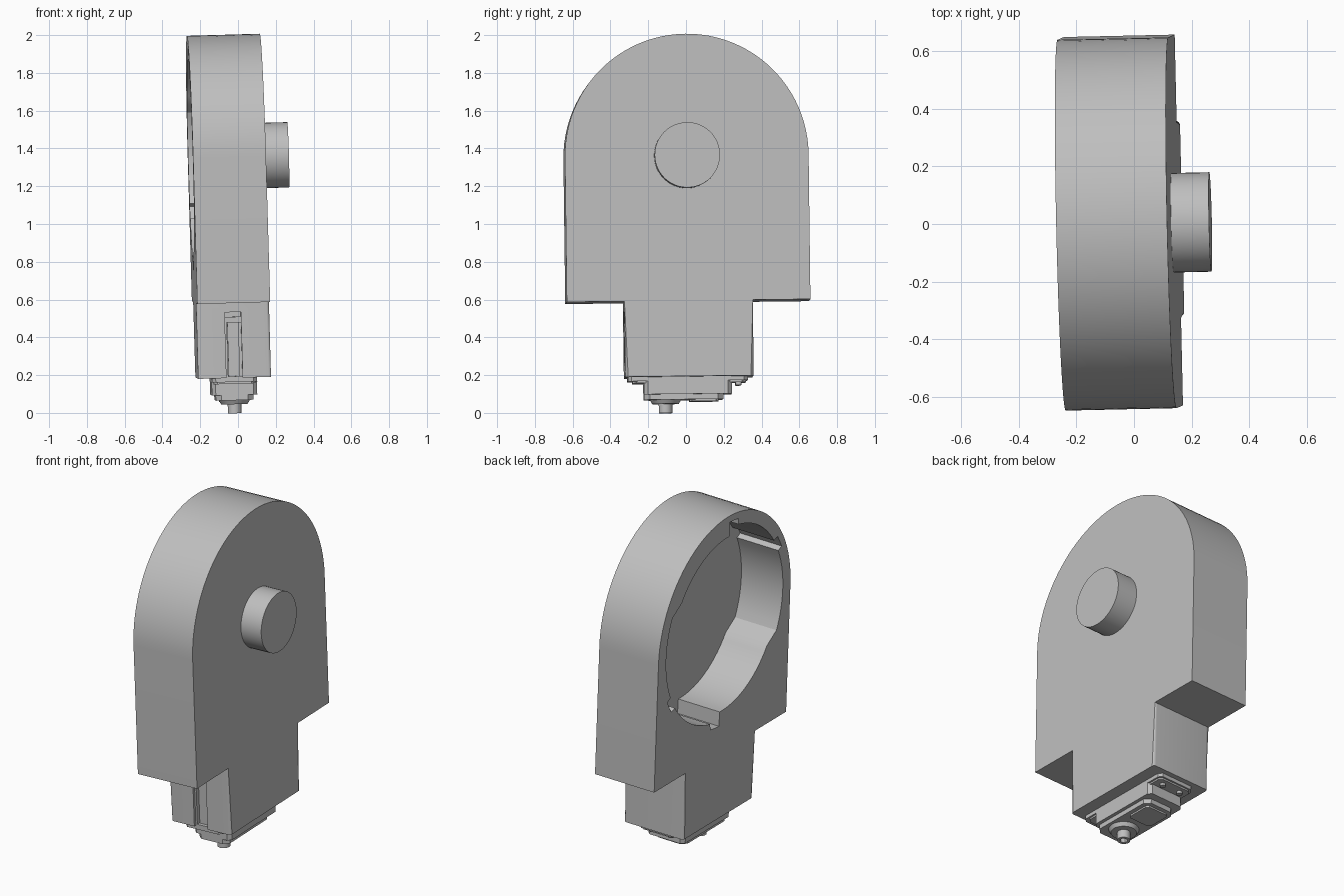
import bpy, bmesh
from math import radians, cos, sin, pi
from mathutils import Matrix, Vector, Euler

if "Cube" in bpy.data.objects:
    bpy.data.objects.remove(bpy.data.objects["Cube"], do_unlink=True)

# Everything is built upright around the arch centre, then tilted slightly
FRAME = Matrix.Translation((-0.059, 0, 1.357)) @ Euler((0.012, -0.029, 0.022)).to_matrix().to_4x4()
HALF = 0.193       # half thickness of the housing
RADIUS = 0.645     # arch radius
SHOULDER = -0.768
NECK_Y, NECK_Z = 0.34, -1.168

grey = bpy.data.materials.new("plain grey")
grey.use_nodes = True
COLOUR = (0.52, 0.52, 0.52, 1)
grey.diffuse_color = COLOUR
grey.node_tree.nodes["Principled BSDF"].inputs["Base Color"].default_value = COLOUR


def finish(name, bm):
    bmesh.ops.recalc_face_normals(bm, faces=bm.faces)
    mesh = bpy.data.meshes.new(name)
    bm.to_mesh(mesh)
    bm.free()
    mesh.materials.append(grey)
    obj = bpy.data.objects.new(name, mesh)
    bpy.context.collection.objects.link(obj)
    obj.matrix_world = FRAME
    return obj


def extrude_profile(points, x0, x1):
    """Close a (y, z) outline and extrude it along x."""
    bm = bmesh.new()
    face = bm.faces.new([bm.verts.new((x0, y, z)) for y, z in points])
    made = bmesh.ops.extrude_face_region(bm, geom=[face])["geom"]
    verts = [g for g in made if isinstance(g, bmesh.types.BMVert)]
    bmesh.ops.translate(bm, verts=verts, vec=(x1 - x0, 0, 0))
    return bm


def box(name, x, y, z, bevel=0.0):
    """Box from (min, max) ranges, optionally with its upright edges cut."""
    bm = bmesh.new()
    size = Vector((x[1] - x[0], y[1] - y[0], z[1] - z[0]))
    mid = Vector((sum(x), sum(y), sum(z))) / 2
    bmesh.ops.create_cube(bm, size=1, matrix=Matrix.Translation(mid) @ Matrix.Diagonal(size).to_4x4())
    if bevel:
        upright = [e for e in bm.edges if abs(e.verts[0].co.z - e.verts[1].co.z) > 1e-4]
        bmesh.ops.bevel(bm, geom=upright, offset=bevel, segments=1, affect='EDGES')
    return finish(name, bm)


def cylinder(name, r, depth, centre, axis='Z', sides=40, tip=None):
    bm = bmesh.new()
    turn = Matrix.Rotation(pi / 2, 4, 'Y') if axis == 'X' else Matrix()
    bmesh.ops.create_cone(bm, cap_ends=True, segments=sides, radius1=r, radius2=tip or r,
                          depth=depth, matrix=Matrix.Translation(centre) @ turn)
    return finish(name, bm)


def cut(obj, cutter):
    mod = obj.modifiers.new("cut", 'BOOLEAN')
    mod.operation, mod.solver, mod.object = 'DIFFERENCE', 'EXACT', cutter
    cutter.hide_render = True
    bpy.context.view_layer.update()
    bpy.context.view_layer.objects.active = obj
    bpy.ops.object.modifier_apply(modifier=mod.name)
    bpy.data.objects.remove(cutter, do_unlink=True)


# Housing: arch, shoulders and neck in one outline
arch = [(RADIUS * cos(pi * i / 48), RADIUS * sin(pi * i / 48)) for i in range(49)]
lower = [(RADIUS, SHOULDER), (NECK_Y, SHOULDER), (NECK_Y, NECK_Z)]
outline = arch + [(-y, z) for y, z in lower] + [(y, z) for y, z in reversed(lower)]
bm = extrude_profile(outline, -HALF, HALF)
neck_edges = [e for e in bm.edges
              if all(abs(abs(v.co.y) - NECK_Y) < 1e-3 and v.co.z < SHOULDER + 1e-3 for v in e.verts)
              and abs(e.verts[0].co.z - e.verts[1].co.z) > 0.1]
bmesh.ops.bevel(bm, geom=neck_edges, offset=0.015, segments=4, profile=0.5, affect='EDGES')
housing = finish("housing", bm)

# Stepped round socket: the same half repeated after half a turn
# Each entry: start angle, end angle, radius
STEPS = [(-26, 24, 0.57), (34, 92, 0.52), (92, 100, 0.605),
         (101, 145, 0.57), (146, 154, 0.605)]
socket = []
for half in (0, 180):
    for start, end, r in STEPS:
        count = max(2, round((end - start) / 4))
        for i in range(count + 1):
            a = radians(half + start + (end - start) * i / count)
            socket.append((r * cos(a), r * sin(a)))
cut(housing, finish("socket_cutter", extrude_profile(socket, -HALF - 0.1, -HALF + 0.27)))

# Slot in the front of the neck, with a latch strip inside
cut(housing, box("slot_cutter", (-0.043, 0.043), (-0.5, -0.285), (-1.3, -0.82)))
box("latch_strip", (-0.03, 0.03), (-0.305, -0.28), (NECK_Z, -0.875))
box("latch_head", (-0.043, 0.043), (-0.325, -0.28), (-0.875, -0.845))
box("slot_rail", (-0.043, -0.033), (-0.325, -0.28), (NECK_Z, -0.875))

# Round shaft on the flat side
cylinder("shaft", 0.173, 0.15, (0.25, 0, 0), 'X', 48)

# Stepped connector beneath the neck
box("connector_plate", (-0.12, 0.12), (-0.325, 0.31), (-1.19, -1.16), 0.02)
box("connector_rim", (-0.11, 0.11), (-0.30, 0.30), (-1.2, -1.185), 0.02)
box("connector_body", (-0.12, 0.12), (-0.24, 0.225), (-1.26, -1.19), 0.02)
box("connector_step", (-0.1, 0.1), (-0.24, 0.18), (-1.288, -1.255), 0.03)
box("connector_foot", (-0.075, 0.075), (0.0, 0.155), (-1.298, -1.28), 0.015)

# Small pins at the rear end of the connector
for side in (-1, 1):
    cylinder("pin", 0.016, 0.02, (side * 0.06, 0.262, -1.205), sides=16)

# Flange and hollow nut at the front end
NUT_Y = -0.125
cylinder("flange", 0.07, 0.025, (0, NUT_Y, -1.297), tip=0.085)
nut = cylinder("nut", 0.036, 0.06, (0, NUT_Y, -1.328), sides=24)
cut(nut, cylinder("nut_cutter", 0.022, 0.06, (0, NUT_Y, -1.35), sides=6))

# Smooth round walls, keep hard edges
bpy.ops.object.select_all(action='DESELECT')
for obj in bpy.context.scene.objects:
    if obj.type == 'MESH':
        obj.select_set(True)
        bpy.context.view_layer.objects.active = obj
bpy.ops.object.shade_smooth_by_angle(angle=radians(25))
